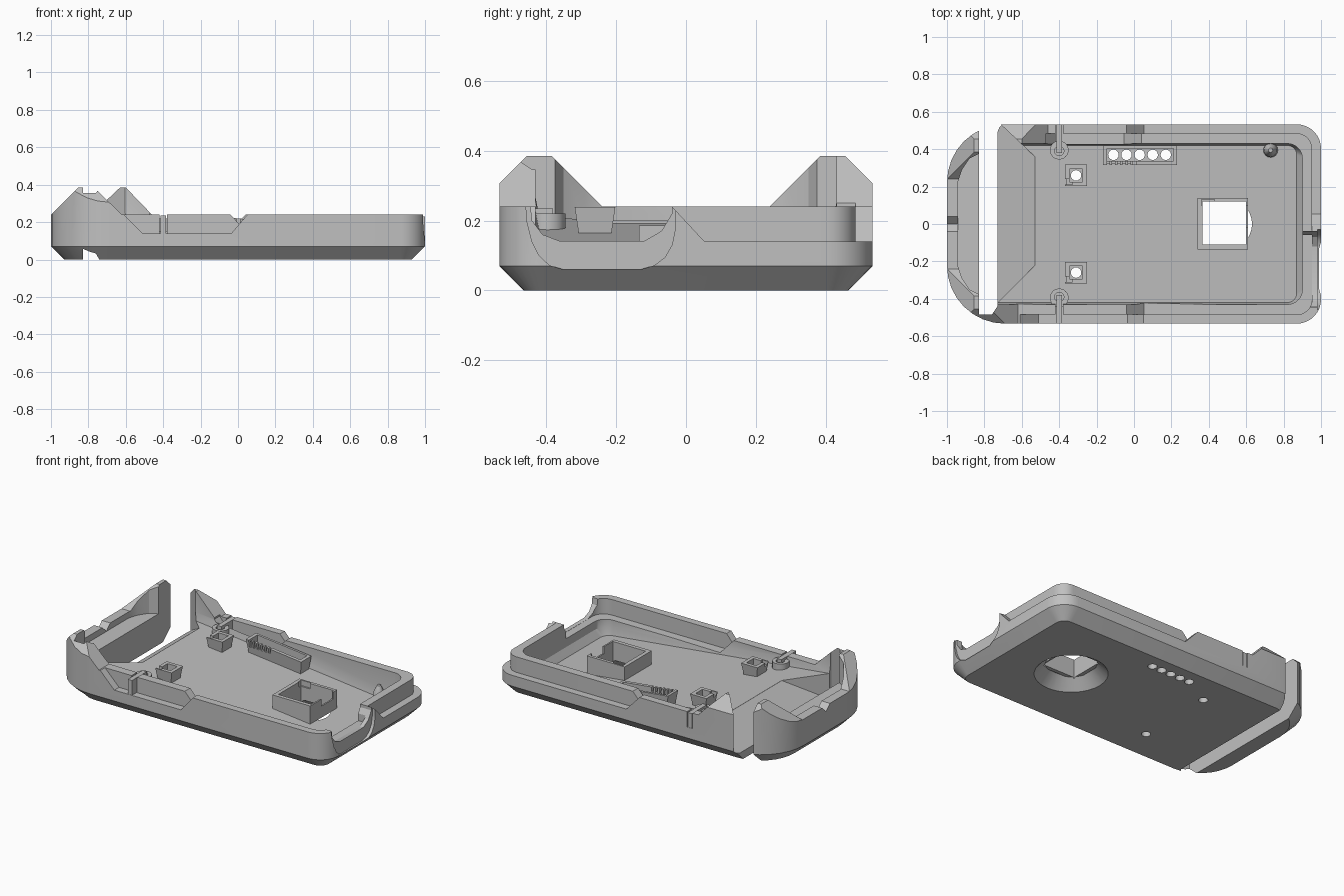
import bpy, bmesh
from math import sin, cos, pi, radians

cube = bpy.data.objects.get("Cube")
if cube:
    bpy.data.objects.remove(cube, do_unlink=True)

grey = bpy.data.materials.new("plain grey plastic")
grey.use_nodes = True
grey.diffuse_color = (0.53, 0.53, 0.53, 1)
grey.node_tree.nodes["Principled BSDF"].inputs["Base Color"].default_value = (0.53, 0.53, 0.53, 1)


def loft(name, rings):
    """Closed solid through matching rings of 3D points."""
    bm = bmesh.new()
    rows = [[bm.verts.new(p) for p in ring] for ring in rings]
    n = len(rows[0])
    bm.faces.new(rows[0])
    bm.faces.new(rows[-1])
    for a, b in zip(rows, rows[1:]):
        for i in range(n):
            j = (i + 1) % n
            bm.faces.new((a[i], a[j], b[j], b[i]))
    bmesh.ops.recalc_face_normals(bm, faces=bm.faces)
    mesh = bpy.data.meshes.new(name)
    bm.to_mesh(mesh)
    bm.free()
    mesh.materials.append(grey)
    ob = bpy.data.objects.new(name, mesh)
    bpy.context.collection.objects.link(ob)
    return ob


def prism(name, pts, axis, lo, hi):
    """Extrude a 2D profile along an axis."""
    place = {"x": lambda p, t: (t, p[0], p[1]),
             "y": lambda p, t: (p[0], t, p[1]),
             "z": lambda p, t: (p[0], p[1], t)}[axis]
    return loft(name, [[place(p, t) for p in pts] for t in (lo, hi)])


def box(name, x0, x1, y0, y1, z0, z1):
    return prism(name, [(x0, y0), (x1, y0), (x1, y1), (x0, y1)], "z", z0, z1)


def circle(cx, cy, r, n=24):
    return [(cx + r * cos(2 * pi * i / n), cy + r * sin(2 * pi * i / n)) for i in range(n)]


def combine(ob, tool, op="DIFFERENCE"):
    mod = ob.modifiers.new("cut", "BOOLEAN")
    mod.operation, mod.object, mod.solver = op, tool, "EXACT"
    bpy.context.view_layer.objects.active = ob
    bpy.ops.object.modifier_apply(modifier=mod.name)
    bpy.data.objects.remove(tool, do_unlink=True)
    return ob


def outline(x0, x1, y, r_left, r_right, z, n=8):
    """Rounded rectangle with its own radius at each end."""
    pts = []
    for cx, cy, r, start in ((x1, y, r_right, 0), (x0, y, r_left, 1),
                             (x0, -y, r_left, 2), (x1, -y, r_right, 3)):
        ox = cx - r if cx > 0 else cx + r
        oy = cy - r if cy > 0 else cy + r
        for i in range(n + 1):
            a = (start + i / n) * pi / 2
            pts.append((ox + r * cos(a), oy + r * sin(a), z))
    return pts


def shell(d, z):
    return outline(-1 + d, 1 - d, 0.533 - d, 0.31 - d, 0.13 - d, z)


def floor_z(x):
    """Height of the inner floor, which climbs toward the left end."""
    return 0.135 - 0.11 * x


def on_floor(pts, lift):
    return [(p[0], p[1], floor_z(p[0]) + lift) for p in pts]


# Outer solid with chamfered underside
body = loft("case_shell", [shell(0.07, 0), shell(0, 0.07), shell(0, 0.385)])

# Top line: low rim, sloping towers at the left end
combine(body, prism("c", [(-0.6, 0.385), (-0.46, 0.24), (1.2, 0.24), (1.2, 0.6), (-0.6, 0.6)], "y", 0, 1))
combine(body, prism("c", [(-0.77, 0.385), (-0.62, 0.24), (1.2, 0.24), (1.2, 0.6), (-0.77, 0.6)], "y", -1, 0))
combine(body, prism("c", [(-1.1, 0.14), (-0.8, 0.44), (-1.1, 0.44)], "y", -1, 1))
combine(body, prism("c", [(-0.24, 0.24), (0.24, 0.24), (0.45, 0.45), (-0.45, 0.45)], "x", -1.2, -0.3))
for s in (-1, 1):
    combine(body, prism("c", [(s * 0.56, 0.28), (s * 0.4, 0.44), (s * 0.56, 0.44)], "x", -1.2, 0))

# Main cavity over the tilted floor
combine(body, loft("c", [on_floor(outline(-0.76, 0.87, 0.42, 0.01, 0.05, 0), 0),
                         on_floor(outline(-0.76, 0.9, 0.43, 0.01, 0.08, 0), 0.05),
                         outline(-0.76, 0.9, 0.43, 0.01, 0.08, 0.6)]))

# Ramp falling from the floor to the slot, with diagonal ends
ramp = prism("c", [(-0.8, 0.6), (-0.784, 0.6), (-0.53, 0.36), (-0.53, -0.22), (-0.74, -0.43), (-0.8, -0.43)],
             "z", 0, 0.6)
combine(ramp, prism("r", [(-0.5, 0.214), (-0.9, -0.07), (-0.9, 0.7), (-0.5, 0.7)], "y", -1, 1), "INTERSECT")
combine(body, ramp)


# Stepped overlap rim: the outer or the inner half of the wall is lowered
def lower_rim(outer, region):
    if outer:
        ring = loft("ring", [shell(-0.1, 0.14), shell(-0.1, 0.6)])
        combine(ring, loft("c", [shell(0.048, 0), shell(0.048, 1)]))
    else:
        ring = loft("ring", [shell(0.048, 0.14), shell(0.048, 0.6)])
    combine(body, combine(ring, region, "INTERSECT"))


right_of = [(-0.04, 0.24), (-0.04, 0.7), (1.3, 0.7), (1.3, 0.1), (0.09, 0.1)]
lower_rim(True, prism("r", right_of, "y", 0.06, 1))
lower_rim(True, prism("r", [(-0.72, 0.35), (-0.47, 0.1), (-0.07, 0.1), (0.05, 0.24), (0.05, 0.7), (-0.72, 0.7)],
                      "y", -1, -0.3))
lower_rim(True, prism("r", [(-0.04, 0.24), (0.09, 0.1), (0.3, 0.1), (0.3, 0.7), (-0.04, 0.7)], "x", 0.7, 1.3))
lower_rim(False, prism("r", right_of, "y", -1, -0.06))
lower_rim(False, prism("r", [(-0.47, 0.24), (-0.36, 0.1), (-0.09, 0.1), (0.04, 0.24), (0.04, 0.5), (-0.47, 0.5)],
                       "y", 0.428, 1))

# End wall: hollow top, centre notch and the open slot beside it
combine(body, prism("c", [(-0.8, 0.39), (-0.88, 0.35), (-0.92, 0.29), (-0.94, 0.23),
                          (-0.94, -0.23), (-0.92, -0.29), (-0.88, -0.35), (-0.8, -0.39)], "z", 0.2, 0.6))
combine(body, prism("c", [(-0.05, 0.25), (0, 0.202), (0.05, 0.25)], "x", -1.2, -0.9))
combine(body, prism("c", [(-0.83, -0.485), (-0.76, -0.485), (-0.73, -0.44), (-0.73, 0.49),
                          (-0.69, 0.6), (-0.83, 0.6)], "z", -0.1, 0.6))
combine(body, prism("c", [(-0.83, -0.1), (-0.83, 0.04), (-0.8, 0.035), (-0.76, -0.005), (-0.75, -0.1)], "y", -1, -0.4))

# Plug opening in the right end: shallow scoop plus through cut
scoop = [(-0.46, 0.3), (-0.455, 0.2), (-0.44, 0.14), (-0.42, 0.1), (-0.39, 0.072), (-0.35, 0.06),
         (-0.13, 0.06), (-0.09, 0.072), (-0.06, 0.095), (-0.04, 0.13), (-0.03, 0.18), (-0.03, 0.3)]
combine(body, prism("c", scoop, "x", 0.98, 1.2))
combine(body, prism("c", [(-0.45, 0.3), (-0.44, 0.2), (-0.41, 0.16), (-0.36, 0.141), (-0.12, 0.141),
                          (-0.07, 0.17), (-0.04, 0.22), (-0.04, 0.3)], "x", 0.85, 1.2))

# Square window with a conical dish underneath
combine(body, loft("c", [[(x, y, z) for x, y in circle(0.48, 0, r, 32)]
                         for r, z in ((0.222, -0.005), (0.145, 0.072))]))
combine(body, box("c", 0.365, 0.6, -0.11, 0.12, -0.1, 0.3))
frame = box("window_frame", 0.34, 0.61, -0.135, 0.14, 0.066, 0.185)
combine(frame, box("c", 0.365, 0.6, -0.11, 0.12, 0, 0.3))
combine(frame, box("c", 0.59, 0.7, -0.02, 0.1, 0.14, 0.3))
combine(frame, box("c", 0.36, 0.43, 0.1, 0.13, 0.15, 0.3))

# Button sockets: tapered square cups with a drilled hole
holes = [(-0.31, 0.26), (-0.31, -0.26)] + [(-0.11 + 0.07 * i, 0.37) for i in range(5)]
for x, y in holes:
    combine(body, prism("c", circle(x, y, 0.028, 16), "z", -0.1, 0.3))
for side, (x, y) in zip(("back", "front"), holes[:2]):
    cup = loft(side + "_socket", [[(x + a * h, y + b * h, z) for a, b in ((-1, -1), (1, -1), (1, 1), (-1, 1))]
                                  for h, z in ((0.045, 0.15), (0.058, 0.238))])
    combine(cup, prism("c", circle(x, y, 0.028, 16), "z", 0, 0.3))
    combine(cup, box("c", x - 0.035, x + 0.035, y - 0.035, y + 0.035, 0.19, 0.3))
    combine(cup, box("c", x - 0.1, x - 0.02, y - 0.05, y - 0.02, 0.215, 0.3))

# Long indicator socket with five holes and a toothed edge
strip = loft("indicator_socket", [
    on_floor([(-0.15, 0.33), (0.215, 0.33), (0.215, 0.41), (-0.15, 0.41)], -0.02),
    on_floor([(-0.165, 0.315), (0.23, 0.315), (0.23, 0.42), (-0.165, 0.42)], 0.085)])
for x, y in holes[2:]:
    combine(strip, prism("c", circle(x, y, 0.028, 16), "z", 0, 0.3))
combine(strip, box("c", -0.145, 0.21, 0.337, 0.405, 0.155, 0.3))
for i in range(6):
    combine(strip, box("c", -0.145 + 0.028 * i, -0.13 + 0.028 * i, 0.3, 0.345, 0.19, 0.3))

# Strap hooks: slotted posts set into both long walls
for side, s in (("back", 1), ("front", -1)):
    combine(body, box("c", -0.42, -0.38, *sorted((s * 0.42, s * 0.6)), 0.14, 0.5))
    hook = prism(side + "_hook_post", circle(-0.4, s * 0.395, 0.05), "z", 0.15, 0.22)
    combine(hook, prism("c", circle(-0.4, s * 0.39, 0.025), "z", 0.19, 0.5))
    box(side + "_hook_bar", -0.415, -0.385, *sorted((s * 0.38, s * 0.531)), 0.13, 0.235)

# Locating pin by the right end of the back wall
loft("locating_pin", [[(x, y, z) for x, y in circle(0.73, 0.395, r, 16)]
                      for r, z in ((0.04, 0.042), (0.035, 0.1), (0.012, 0.15))])

# Crisp edges with smooth rounded corners
bpy.ops.object.select_all(action="DESELECT")
for ob in bpy.context.collection.objects:
    if ob.type == "MESH" and ob.data.materials and ob.data.materials[0] == grey:
        ob.select_set(True)
        bpy.context.view_layer.objects.active = ob
bpy.ops.object.shade_smooth_by_angle(angle=radians(25))
